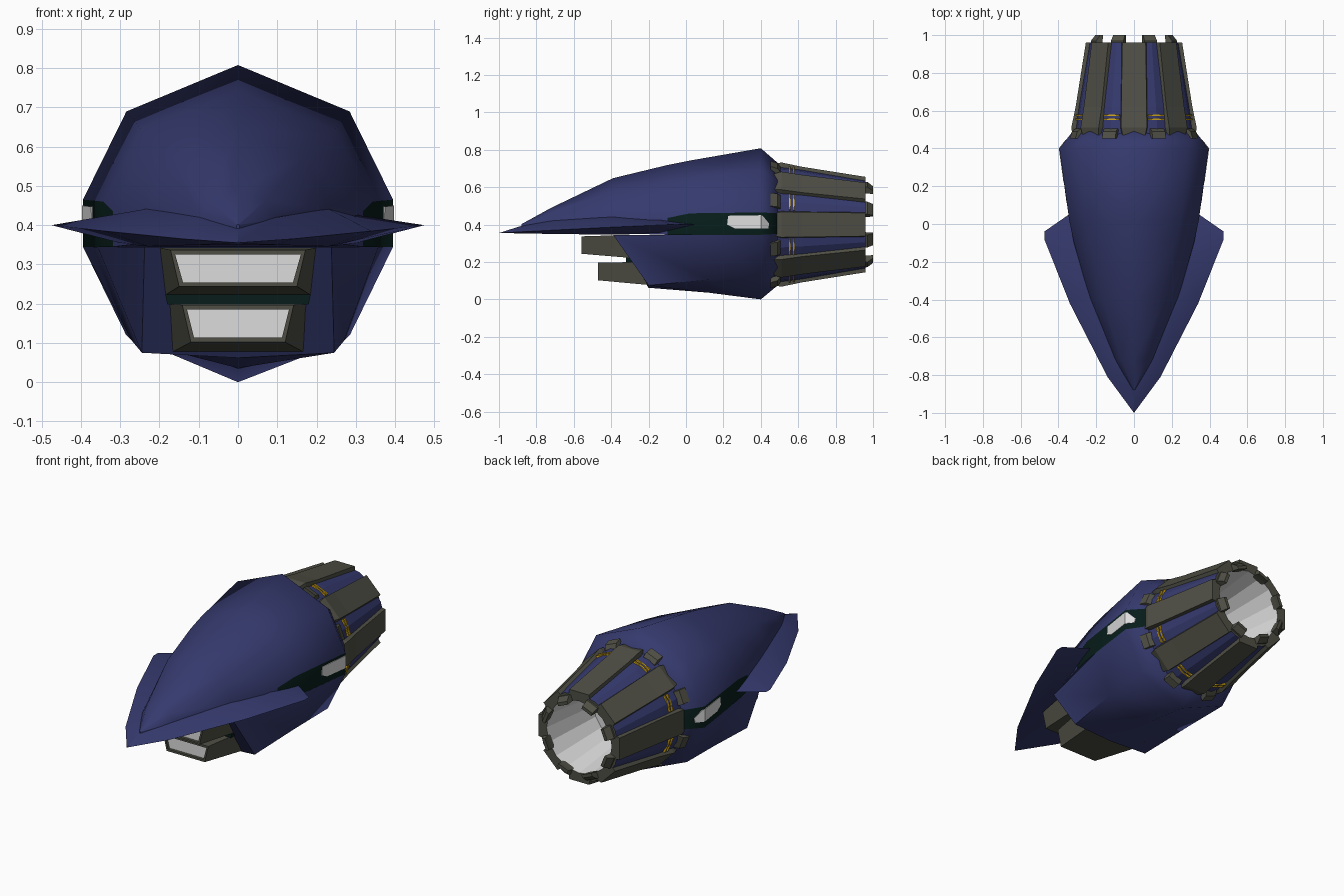
import bpy, bmesh, math

if "Cube" in bpy.data.objects:
    bpy.data.objects.remove(bpy.data.objects["Cube"])


def material(name, rgb):
    m = bpy.data.materials.new(name)
    m.diffuse_color = (*rgb, 1)
    m.use_nodes = True
    m.node_tree.nodes["Principled BSDF"].inputs["Base Color"].default_value = m.diffuse_color
    return m


BLUE = material("navy_blue", (0.036, 0.042, 0.155))
GREY = material("olive_grey", (0.078, 0.078, 0.060))
GREEN = material("dark_green", (0.002, 0.012, 0.010))
WHITE = material("light_grey", (0.72, 0.72, 0.72))
YELLOW = material("yellow", (0.70, 0.42, 0.01))


def loft(name, rings, mats, rule=None, smooth=None):
    """Skin closed rings of equal length and cap both ends."""
    bm = bmesh.new()
    vs = [[bm.verts.new(p) for p in r] for r in rings]
    n = len(vs[0])
    for a, b in zip(vs, vs[1:]):
        for i in range(n):
            bm.faces.new((a[i], a[(i + 1) % n], b[(i + 1) % n], b[i]))
    bm.faces.new(vs[0])
    bm.faces.new(vs[-1])
    bmesh.ops.remove_doubles(bm, verts=bm.verts[:], dist=0.0003)
    bmesh.ops.recalc_face_normals(bm, faces=bm.faces[:])
    for f in bm.faces:
        f.smooth = smooth is not None
        if rule:
            f.material_index = rule(f.calc_center_median(), f.normal)
    me = bpy.data.meshes.new(name)
    bm.to_mesh(me)
    bm.free()
    for m in mats:
        me.materials.append(m)
    if smooth:
        me.set_sharp_from_angle(angle=math.radians(smooth))
    ob = bpy.data.objects.new(name, me)
    bpy.context.collection.objects.link(ob)
    return ob


def mirrored(half):
    """Close a right-hand half section with its reflection."""
    return half + [(-x, y, z) for x, y, z in reversed(half) if abs(x) > 1e-6]


def circle(y, r, n, off=0.0):
    return [(r * math.sin(off + math.tau * i / n), y,
             0.4 + r * math.cos(off + math.tau * i / n)) for i in range(n)]


# Upper hull: y, half width, crown height, band top, band bottom
upper = [(-0.88, 0.004, 0.402, 0.40, 0.37), (-0.72, 0.10, 0.49, 0.415, 0.36),
         (-0.39, 0.235, 0.648, 0.435, 0.355), (-0.10, 0.318, 0.718, 0.435, 0.345),
         (0.02, 0.343, 0.742, 0.46, 0.345), (0.40, 0.395, 0.808, 0.465, 0.345),
         (0.49, 0.325, 0.73, 0.46, 0.35)]
loft("upper_hull",
     [mirrored([(0, y, t), (0.72 * w, y, 0.4 + 0.71 * (t - 0.4)), (w, y, bt), (w, y, bb)])
      for y, w, t, bt, bb in upper], [BLUE, GREEN],
     rule=lambda c, n: int(abs(n.x) > 0.5 and c.z < 0.47 and c.y > -0.1), smooth=55)

# Lower hull with sloping chin
lower = [[(0.238, -0.39, 0.345), (0.245, -0.20, 0.075), (0, -0.20, 0.062)],
         [(0.358, 0.12, 0.345), (0.27, 0.12, 0.105), (0, 0.12, 0.036)],
         [(0.395, 0.40, 0.345), (0.285, 0.40, 0.12), (0, 0.40, 0.0)],
         [(0.325, 0.49, 0.35), (0.235, 0.49, 0.17), (0, 0.49, 0.075)]]
loft("lower_hull", [mirrored(r) for r in lower], [BLUE], smooth=55)

# Swept wing shelf: rim, upper root and lower root at each station
wing = [((0, -1.0, 0.355), (0, -0.89, 0.39), (0, -0.89, 0.353)),
        ((0.14, -0.81, 0.365), (0.10, -0.72, 0.42), (0.10, -0.72, 0.350)),
        ((0.34, -0.42, 0.385), (0.23, -0.39, 0.442), (0.23, -0.39, 0.346)),
        ((0.475, -0.08, 0.40), (0.29, -0.15, 0.428), (0.29, -0.15, 0.352)),
        ((0.475, -0.04, 0.40), (0.30, 0.00, 0.408), (0.30, 0.00, 0.385)),
        ((0.345, 0.05, 0.40), (0.30, 0.05, 0.403), (0.30, 0.05, 0.397))]
flip = lambda p: (-p[0], p[1], p[2])
loft("wing_shelf", [[o, t, flip(t), flip(o), flip(b), b] for o, t, b in wing], [BLUE], smooth=25)

# Side windows, bent around the widest line of the hull
hull_x = lambda y: 0.343 + (y - 0.02) * 0.137 if y <= 0.4 else 0.395 - (y - 0.4) * 0.778
panes = [[(0.22, 0.40), (0.225, 0.447), (0.40, 0.45), (0.40, 0.38), (0.26, 0.38)],
         [(0.40, 0.38), (0.40, 0.45), (0.41, 0.447), (0.445, 0.405), (0.44, 0.38)]]
for s, side in ((1, "right"), (-1, "left")):
    for pane, end in zip(panes, ("front", "rear")):
        loft(f"{side}_window_{end}",
             [[(s * (hull_x(y) + d), y, z) for y, z in pane] for d in (-0.003, 0.003)], [WHITE])


# Front intakes
def trapezoid(y, xt, zt, xb, zb):
    return [(-xt, y, zt), (xt, y, zt), (xb, y, zb), (-xb, y, zb)]


def intake(name, y, back, rim, mouth, y_back):
    loft(name, [trapezoid(y_back + 0.1, *back), trapezoid(y_back, *back), trapezoid(y, *rim),
                trapezoid(y, *mouth), trapezoid(y + 0.015, *mouth)], [GREY, WHITE],
         rule=lambda c, n: int(n.y < -0.9 and y + 0.01 < c.y < y + 0.03))


intake("upper_intake", -0.56, (0.212, 0.345, 0.185, 0.222), (0.172, 0.337, 0.150, 0.244),
       (0.160, 0.325, 0.140, 0.254), -0.30)
intake("lower_intake", -0.47, (0.187, 0.200, 0.165, 0.078), (0.142, 0.197, 0.120, 0.102),
       (0.130, 0.185, 0.112, 0.114), -0.21)
loft("intake_divider", [trapezoid(y, 0.185, 0.223, 0.18, 0.198) for y in (-0.32, -0.2)], [GREEN])

# Engine core: blue outer cone, grey rear lip, pale bore
loft("engine_core",
     [circle(0.45, 0.327, 16), circle(0.62, 0.305, 16), circle(0.96, 0.246, 16),
      circle(0.96, 0.205, 16), circle(0.60, 0.16, 16)], [BLUE, GREY, WHITE],
     rule=lambda c, n: (1 if c.y > 0.95 else
                        2 if (c.x * n.x + (c.z - 0.4) * n.z < -0.02 or 0.59 < c.y < 0.61) else 0))


def radial_bar(name, angle, stations, mat):
    """Bar along the engine: stations are y, inner radius, outer radius, half widths."""
    s, c = math.sin(angle), math.cos(angle)
    ring = lambda y, ri, ro, wi, wo: [(r * s + w * c, y, 0.4 + r * c - w * s) for r, w in
                                      ((ri, -wi), (ro, -wo), (ro, wo), (ri, wi))]
    loft(name, [ring(*st) for st in stations], [mat])


for k in range(8):
    a = k * math.pi / 4
    # Grey armour panels
    radial_bar(f"engine_panel_{k + 1}", a,
               [(0.47, 0.27, 0.325, 0.070, 0.060), (0.51, 0.27, 0.332, 0.076, 0.068),
                (0.62, 0.25, 0.309, 0.074, 0.067), (0.96, 0.205, 0.255, 0.069, 0.062)], GREY)
    a += math.pi / 8
    # Rear petals, base blocks and yellow stripes between the panels
    radial_bar(f"nozzle_petal_{k + 1}", a,
               [(0.94, 0.197, 0.232, 0.038, 0.038), (0.97, 0.195, 0.232, 0.036, 0.036),
                (1.0, 0.190, 0.208, 0.033, 0.033)], GREY)
    radial_bar(f"base_block_{k + 1}", a,
               [(0.452, 0.28, 0.352, 0.042, 0.038), (0.49, 0.28, 0.340, 0.042, 0.038),
                (0.505, 0.28, 0.318, 0.042, 0.038)], GREY)
    for j, y in enumerate((0.555, 0.575)):
        r = 0.327 - (y - 0.45) * 0.13
        radial_bar(f"yellow_stripe_{k + 1}_{j + 1}", a,
                   [(y - 0.004, r - 0.015, r + 0.003, 0.045, 0.045),
                    (y + 0.004, r - 0.015, r + 0.003, 0.045, 0.045)], YELLOW)
